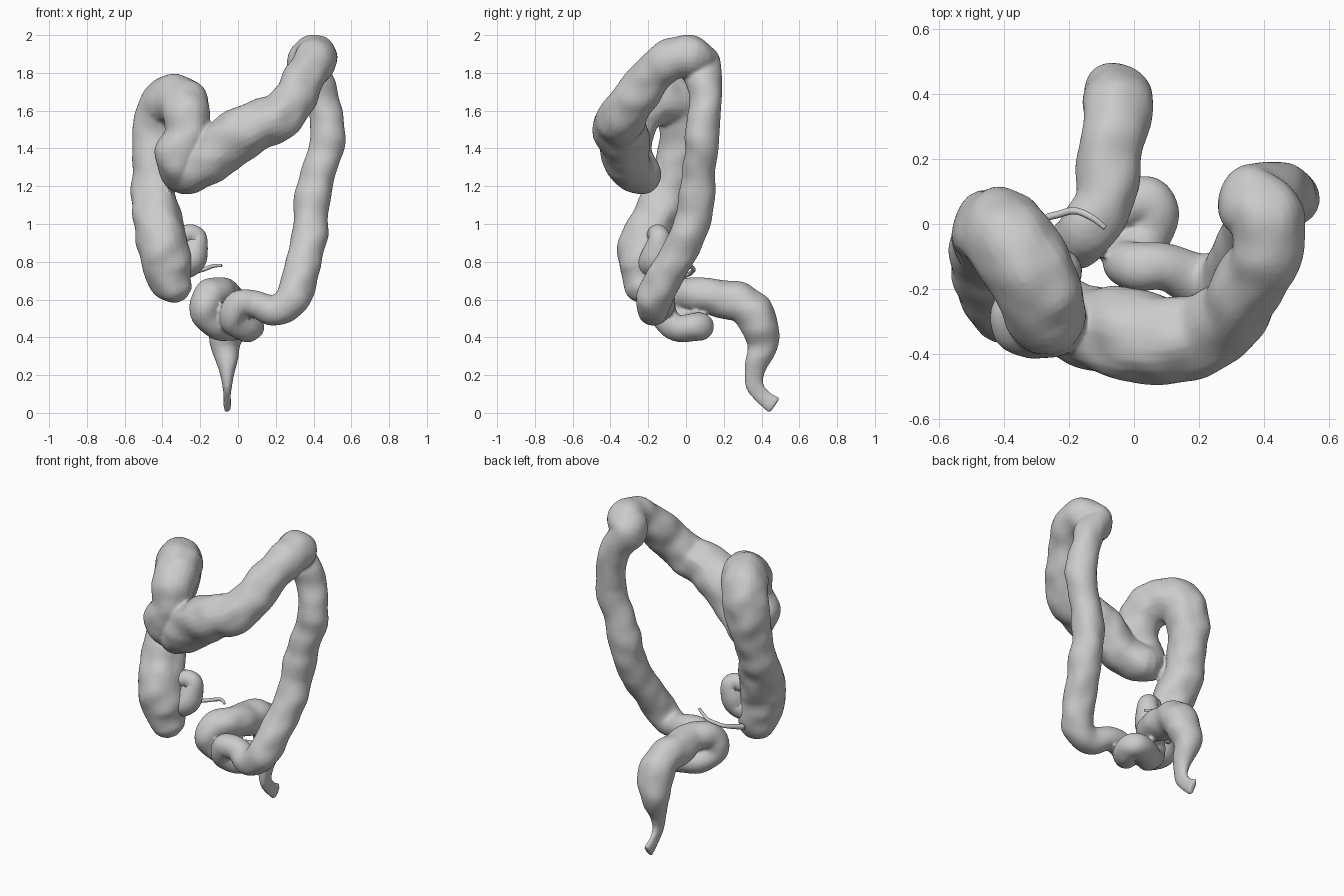
import bpy, bmesh, math
from mathutils import Vector, noise


def catmull(points, steps):
    """Smooth resampling of (x, y, z, radius) points."""
    p = [Vector(q) for q in points]
    p = [2 * p[0] - p[1]] + p + [2 * p[-1] - p[-2]]
    out = []
    for i in range(1, len(p) - 2):
        a, b, c, d = p[i - 1:i + 3]
        for s in range(steps):
            t = s / steps
            out.append(0.5 * (2 * b + (c - a) * t + (2 * a - 5 * b + 4 * c - d) * t * t
                              + (3 * b - a - 3 * c + d) * t ** 3))
    return out + [p[-2]]


def tube(name, points, steps=8, sides=24, bump=0.0, voxel=0.0, shape=None):
    path = catmull(points, steps)
    bm = bmesh.new()
    rings, normal = [], None
    for i, q in enumerate(path):
        c = q.to_3d()
        tan = (path[min(i + 1, len(path) - 1)].to_3d() - path[max(i - 1, 0)].to_3d()).normalized()
        normal = tan.orthogonal() if normal is None else normal - tan * normal.dot(tan)
        normal.normalize()
        side = tan.cross(normal)
        ring = []
        for k in range(sides):
            a = 2 * math.pi * k / sides
            d = normal * math.cos(a) + side * math.sin(a)
            r = max(q.w, 0.004)
            r *= 1 + bump * noise.noise((c + d * r) * 9)
            v = c + d * r
            ring.append(bm.verts.new(shape(v) if shape else v))
        rings.append(ring)
    for a, b in zip(rings, rings[1:]):
        for k in range(sides):
            j = (k + 1) % sides
            bm.faces.new((a[k], a[j], b[j], b[k]))
    bm.faces.new(rings[0][::-1])
    bm.faces.new(rings[-1])
    bmesh.ops.recalc_face_normals(bm, faces=bm.faces)
    me = bpy.data.meshes.new(name)
    bm.to_mesh(me)
    bm.free()
    me.polygons.foreach_set("use_smooth", [True] * len(me.polygons))
    ob = bpy.data.objects.new(name, me)
    bpy.context.collection.objects.link(ob)
    if voxel:
        m = ob.modifiers.new("merge_folds", 'REMESH')
        m.mode, m.voxel_size, m.use_smooth_shade = 'VOXEL', voxel, True
        m = ob.modifiers.new("soften", 'SMOOTH')
        m.factor, m.iterations = 0.5, 3
    return ob


def flatten_outlet(v):
    """Squash the lower outlet sideways."""
    if v.y > 0.25 and v.z < 0.3:
        f = 1 - 0.55 * min(1, (0.3 - v.z) / 0.2)
        v.x = -0.057 + (v.x + 0.057) * f
    return v


# Pouch at the start and the rising limb, over the first bend
ascending = [
    (-0.30, -0.24, 0.595, 0.03), (-0.32, -0.235, 0.635, 0.085), (-0.365, -0.22, 0.73, 0.125),
    (-0.395, -0.22, 0.88, 0.138), (-0.425, -0.16, 1.03, 0.128), (-0.45, -0.09, 1.18, 0.115),
    (-0.44, -0.04, 1.35, 0.118), (-0.42, -0.015, 1.52, 0.13), (-0.385, -0.05, 1.63, 0.135),
    (-0.32, -0.15, 1.655, 0.135), (-0.275, -0.25, 1.60, 0.13), (-0.275, -0.295, 1.47, 0.12),
]
# Sloping cross limb up to the second bend
transverse = [
    (-0.32, -0.29, 1.36, 0.12), (-0.28, -0.24, 1.27, 0.11), (-0.17, -0.305, 1.325, 0.125),
    (-0.03, -0.335, 1.45, 0.14), (0.10, -0.355, 1.52, 0.135), (0.22, -0.335, 1.57, 0.125),
    (0.295, -0.275, 1.66, 0.115), (0.345, -0.20, 1.76, 0.11), (0.405, -0.09, 1.865, 0.11),
    (0.405, 0.02, 1.885, 0.115), (0.36, 0.07, 1.835, 0.11),
]
# Falling limb
descending = [
    (0.425, 0.10, 1.73, 0.09), (0.455, 0.10, 1.62, 0.086), (0.48, 0.085, 1.46, 0.09),
    (0.435, 0.07, 1.30, 0.088), (0.395, 0.055, 1.12, 0.097), (0.375, 0.00, 0.92, 0.094),
    (0.335, -0.10, 0.74, 0.097), (0.285, -0.17, 0.60, 0.094), (0.20, -0.17, 0.545, 0.085),
]
# Small double loop
sigmoid = [
    (0.10, -0.135, 0.575, 0.074), (0.01, -0.13, 0.575, 0.074), (-0.03, -0.11, 0.50, 0.072),
    (0.04, -0.04, 0.445, 0.07), (0.065, 0.05, 0.455, 0.072), (0.0, 0.07, 0.46, 0.074),
    (-0.10, 0.01, 0.46, 0.077), (-0.17, -0.05, 0.53, 0.082), (-0.155, -0.03, 0.62, 0.085),
    (-0.09, 0.07, 0.63, 0.092),
]
# Final limb and outlet, ending in a small recess
rectum = [
    (-0.08, 0.19, 0.605, 0.10), (-0.058, 0.31, 0.575, 0.102), (-0.052, 0.385, 0.48, 0.105),
    (-0.065, 0.405, 0.36, 0.082), (-0.058, 0.365, 0.24, 0.055), (-0.057, 0.36, 0.15, 0.047),
    (-0.057, 0.405, 0.085, 0.042), (-0.057, 0.467, 0.04, 0.048), (-0.057, 0.45, 0.053, 0.033),
]
tube("colon", ascending + transverse + descending + sigmoid + rectum,
     bump=0.13, voxel=0.010, shape=flatten_outlet)

# Hooked stub of the small bowel
tube("small_bowel_stub", [
    (-0.34, -0.19, 0.78, 0.08), (-0.26, -0.17, 0.80, 0.08), (-0.235, -0.15, 0.86, 0.075),
    (-0.225, -0.14, 0.92, 0.062), (-0.25, -0.15, 0.945, 0.052), (-0.285, -0.16, 0.94, 0.05),
    (-0.33, -0.17, 0.93, 0.04)], bump=0.08)

# Thin blind appendage
tube("appendix", [
    (-0.34, -0.10, 0.70, 0.018), (-0.285, 0.005, 0.73, 0.012), (-0.23, 0.03, 0.745, 0.011),
    (-0.18, 0.04, 0.76, 0.011), (-0.13, 0.02, 0.778, 0.010), (-0.088, -0.012, 0.78, 0.008)],
    sides=12)
